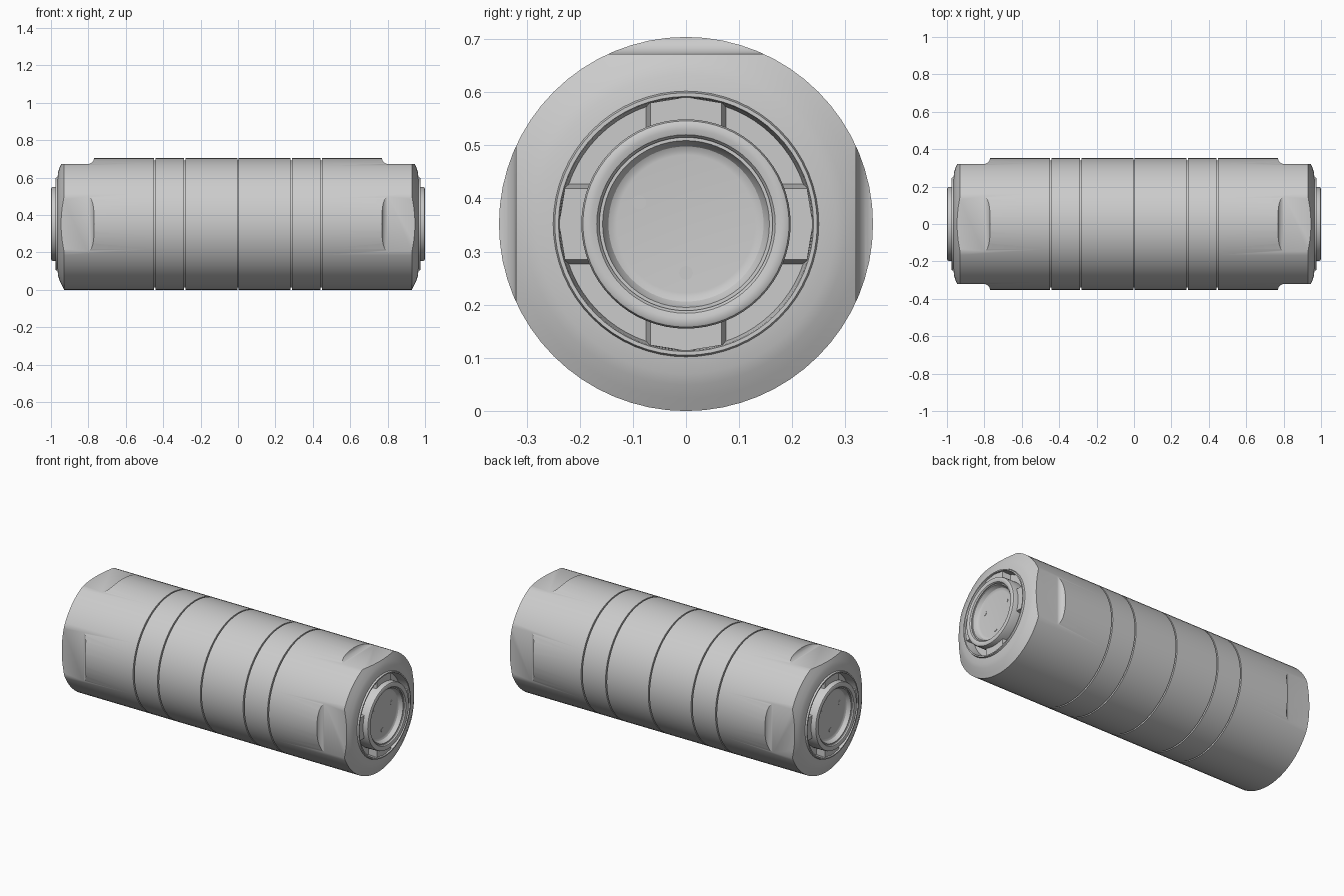
import bpy, bmesh
from math import pi, sin, cos
from mathutils import Matrix, Vector

if "Cube" in bpy.data.objects:
    bpy.data.objects.remove(bpy.data.objects["Cube"])

R = 0.352          # body radius, also the height of the axis
SEG = 64
AXIS = Matrix.Translation((0, 0, R))


def finish(bm, name, smooth=True):
    bmesh.ops.recalc_face_normals(bm, faces=bm.faces)
    me = bpy.data.meshes.new(name)
    bm.to_mesh(me)
    bm.free()
    ob = bpy.data.objects.new(name, me)
    bpy.context.collection.objects.link(ob)
    if smooth:
        shade(ob)
    return ob


def shade(ob):
    bpy.ops.object.select_all(action='DESELECT')
    ob.select_set(True)
    bpy.context.view_layer.objects.active = ob
    bpy.ops.object.shade_smooth_by_angle(angle=0.5)


def lathe(bm, profile):
    """Revolve (x, r) points around the x axis; r = 0 becomes a pole."""
    rings = []
    for x, r in profile:
        if r == 0:
            rings.append([bm.verts.new(AXIS @ Vector((x, 0, 0)))] * SEG)
        else:
            rings.append([bm.verts.new(AXIS @ Vector(
                (x, r * sin(2 * pi * i / SEG), r * cos(2 * pi * i / SEG)))) for i in range(SEG)])
    for a, b in zip(rings, rings[1:]):
        for i in range(SEG):
            j = (i + 1) % SEG
            bm.faces.new(list(dict.fromkeys((a[i], a[j], b[j], b[i]))))


def prism(bm, outline, matrix):
    """Closed solid from two matching loops of 3D points."""
    a, b = [[bm.verts.new(matrix @ Vector(p)) for p in loop] for loop in outline]
    bm.faces.new(a)
    bm.faces.new(b[::-1])
    for i in range(len(a)):
        j = (i + 1) % len(a)
        bm.faces.new((a[i], b[i], b[j], a[j]))


# Body: cylinder with five thin grooves, chamfered ends and a recess in each end
half = [(0.004, R - 0.012), (0.004, R)]
for g in (0.284, 0.446):
    half += [(g - 0.004, R), (g - 0.004, R - 0.012), (g + 0.004, R - 0.012), (g + 0.004, R)]
half += [(0.93, R), (0.942, 0.328), (0.954, 0.303), (0.961, 0.282), (0.965, 0.25), (0.975, 0.247),
         (0.975, 0.240), (0.967, 0.238), (0.92, 0.233), (0.92, 0)]
bm = bmesh.new()
lathe(bm, [(-x, r) for x, r in reversed(half)] + half)
body = finish(bm, "body", False)

# Flats: top and both sides at each end, with a concave run-out
side = [(1.1, 0.32)] + [(0.805 - 0.036 * sin(t * pi / 16), 0.356 - 0.036 * cos(t * pi / 16))
                        for t in range(9)] + [(0.769, 0.45), (1.1, 0.45)]
bm = bmesh.new()
for end in (0, pi):
    for turn in (0, pi / 2, -pi / 2):
        m = AXIS @ Matrix.Rotation(turn, 4, 'X') @ Matrix.Rotation(end, 4, 'Z')
        prism(bm, [[(x, y, z) for x, z in side] for y in (-0.2, 0.2)], m)
cutter = finish(bm, "flat_cutter", False)
cutter.hide_render = True
mod = body.modifiers.new("flats", 'BOOLEAN')
mod.operation = 'DIFFERENCE'
mod.solver = 'EXACT'
mod.object = cutter
bpy.context.view_layer.objects.active = body
bpy.ops.object.modifier_apply(modifier=mod.name)
bpy.data.objects.remove(cutter)
shade(body)

for label, end in (("right", 0), ("left", pi)):
    s = 1 if end == 0 else -1

    # End cap: raised rounded rim around a dished centre
    bm = bmesh.new()
    cap = [(0.915, 0.197), (0.99, 0.197), (0.997, 0.194), (1.0, 0.188), (1.0, 0.178),
           (0.997, 0.168), (0.990, 0.163), (0.985, 0.163), (0.985, 0.157), (0.972, 0.152),
           (0.963, 0.146), (0.959, 0.138), (0.958, 0.130), (0.958, 0)]
    lathe(bm, [(s * x, r) for x, r in cap])
    finish(bm, label + "_end_cap")

    # Four locking lugs bridging the recess
    bm = bmesh.new()
    for k in range(4):
        m = AXIS @ Matrix.Rotation(k * pi / 2, 4, 'X') @ Matrix.Rotation(end, 4, 'Z')
        loops = []
        for x, w in ((0.915, 0.076), (0.968, 0.067)):
            loops.append([(x, -w, 0.18), (x, w, 0.18), (x, w, 0.228),
                          (x, 0, 0.239), (x, -w, 0.228)])
        prism(bm, loops, m)
    finish(bm, label + "_lugs", False)

    # Three small pins on the dished face
    bm = bmesh.new()
    for y, z in ((-0.088, 0.041), (0.088, 0.041), (0, -0.092)):
        m = AXIS @ Matrix.Translation((s * 0.956, y, z)) @ Matrix.Rotation(pi / 2, 4, 'Y')
        bmesh.ops.create_cone(bm, cap_ends=True, segments=20, radius1=0.013,
                              radius2=0.013, depth=0.008, matrix=m)
    finish(bm, label + "_pins")
